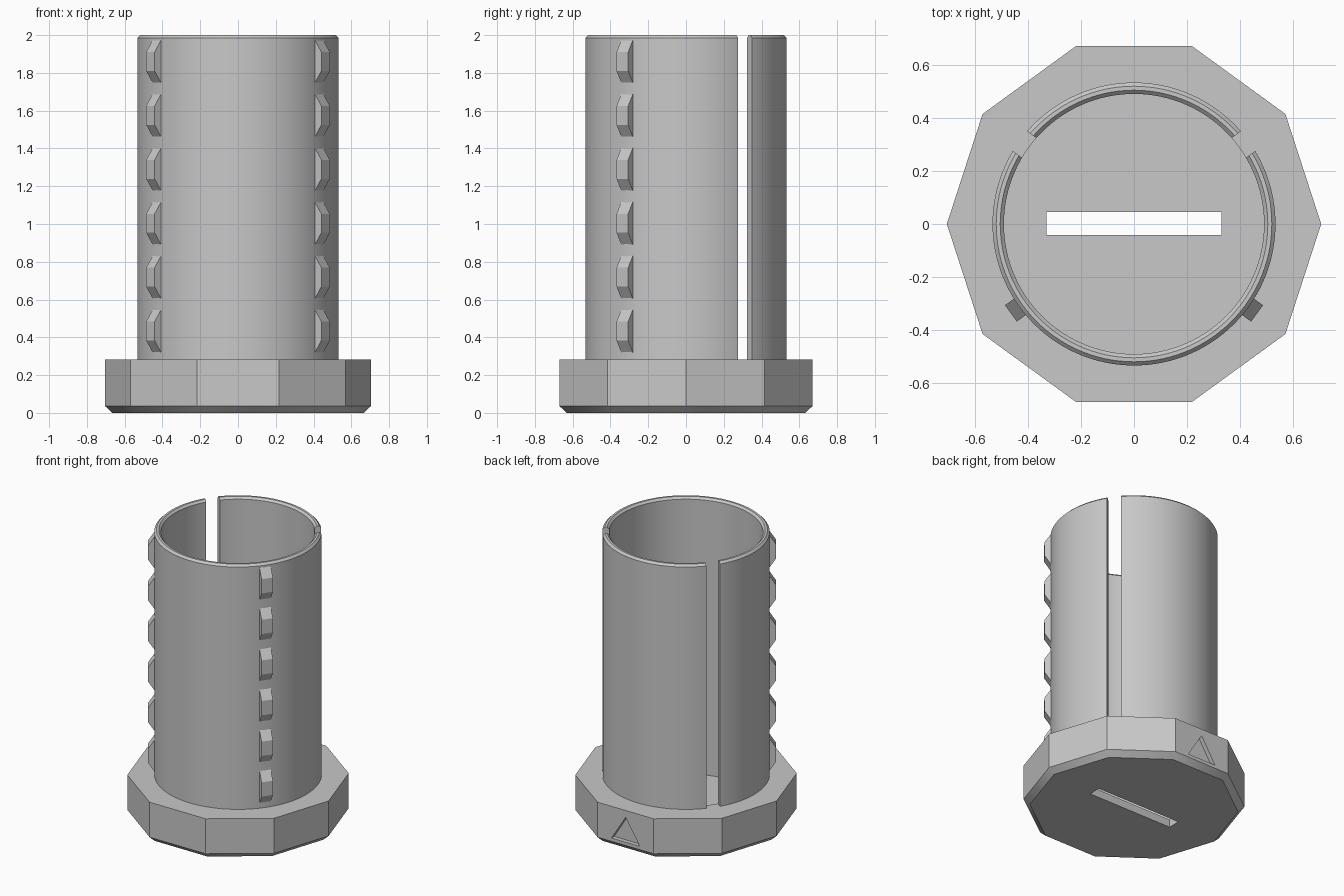
import bpy
import bmesh
from math import cos, sin, pi, radians
from mathutils import Matrix

cube = bpy.data.objects.get("Cube")
if cube:
    bpy.data.objects.remove(cube, do_unlink=True)

grey = bpy.data.materials.new("grey plastic")
grey.use_nodes = True
GREY = (0.58, 0.58, 0.58, 1)
grey.diffuse_color = GREY
grey.node_tree.nodes["Principled BSDF"].inputs["Base Color"].default_value = GREY


def finish(name, bm):
    """Turn a bmesh into a named object."""
    bmesh.ops.recalc_face_normals(bm, faces=bm.faces)
    mesh = bpy.data.meshes.new(name)
    bm.to_mesh(mesh)
    bm.free()
    mesh.materials.append(grey)
    obj = bpy.data.objects.new(name, mesh)
    bpy.context.collection.objects.link(obj)
    return obj


def lathe(name, profile, sides, closed=False):
    """Stack rings of (radius, z); either cap the ends or close the loop."""
    bm = bmesh.new()
    rings = [[bm.verts.new((r * cos(2 * pi * i / sides), r * sin(2 * pi * i / sides), z))
              for i in range(sides)] for r, z in profile]
    pairs = list(zip(rings, rings[1:]))
    if closed:
        pairs.append((rings[-1], rings[0]))
    else:
        bm.faces.new(rings[0])
        bm.faces.new(rings[-1])
    for a, b in pairs:
        for i in range(sides):
            j = (i + 1) % sides
            bm.faces.new((a[i], a[j], b[j], b[i]))
    return finish(name, bm)


def add_prism(bm, points, vector):
    """Extrude a flat outline along a vector."""
    a = [bm.verts.new(p) for p in points]
    b = [bm.verts.new([c + d for c, d in zip(p, vector)]) for p in points]
    bm.faces.new(a)
    bm.faces.new(b)
    for i in range(len(a)):
        j = (i + 1) % len(a)
        bm.faces.new((a[i], a[j], b[j], b[i]))
    return a + b


def box(name, size, centre, angle=0):
    bm = bmesh.new()
    spin = Matrix.Rotation(angle, 4, 'Z')
    bmesh.ops.create_cube(bm, size=1, matrix=spin @ Matrix.Translation(centre)
                          @ Matrix.Diagonal((*size, 1)))
    return finish(name, bm)


def activate(obj):
    bpy.ops.object.select_all(action='DESELECT')
    obj.select_set(True)
    bpy.context.view_layer.objects.active = obj


def cut(obj, cutter):
    """Subtract a cutter, then discard it."""
    cutter.hide_render = True
    mod = obj.modifiers.new("cut", 'BOOLEAN')
    mod.operation = 'DIFFERENCE'
    mod.solver = 'EXACT'
    mod.object = cutter
    activate(obj)
    bpy.ops.object.modifier_apply(modifier=mod.name)
    bpy.data.objects.remove(cutter, do_unlink=True)


OUTER, INNER, BASE_TOP, FLOOR = 0.533, 0.49, 0.283, 0.055
SLANT = radians(36)
SEGMENTS = 120

# Ten-sided base with a chamfered foot, hollowed out, with a slit in the floor
base = lathe("base", [(0.665, 0), (0.705, 0.037), (0.705, BASE_TOP)], 10)
cut(base, lathe("pocket_cutter", [(INNER, FLOOR), (INNER, 1)], SEGMENTS))
cut(base, box("slit_cutter", (0.66, 0.086, 0.5), (0, 0.002, 0)))

# Recessed triangle on the back face
bm = bmesh.new()
back = 0.705 * cos(pi / 10)
add_prism(bm, [(-0.11, back - 0.03, 0.06), (0.11, back - 0.03, 0.06),
               (0, back - 0.03, 0.235)], (0, 0.1, 0))
cut(base, finish("triangle_cutter", bm))

# Tube with a chamfered rim and two lengthwise slots
C = 0.014
tube = lathe("tube", [(OUTER, BASE_TOP), (OUTER, 2 - C), (OUTER - C, 2),
                      (INNER + C, 2), (INNER, 2 - C), (INNER, BASE_TOP)],
             SEGMENTS, closed=True)
for angle in (SLANT, pi - SLANT):
    cut(tube, box("slot_cutter", (0.4, 0.092, 3), (0.5, 0, 1.2), angle))

# Two rows of six tapered studs
for side, angle in (("left", -SLANT), ("right", pi + SLANT)):
    bm = bmesh.new()
    for i in range(6):
        z = 0.433 + i * 0.2855
        add_prism(bm, [(0.515, -0.038, z - 0.115), (0.532, -0.038, z - 0.112),
                       (0.573, -0.038, z - 0.05), (0.573, -0.038, z + 0.05),
                       (0.532, -0.038, z + 0.112), (0.515, -0.038, z + 0.115)],
                  (0, 0.076, 0))
    bm.transform(Matrix.Rotation(angle, 4, 'Z'))
    finish(side + "_studs", bm)

# Smooth the round walls, keep the edges crisp
for obj in (base, tube):
    activate(obj)
    bpy.ops.object.shade_smooth_by_angle(angle=radians(25))
